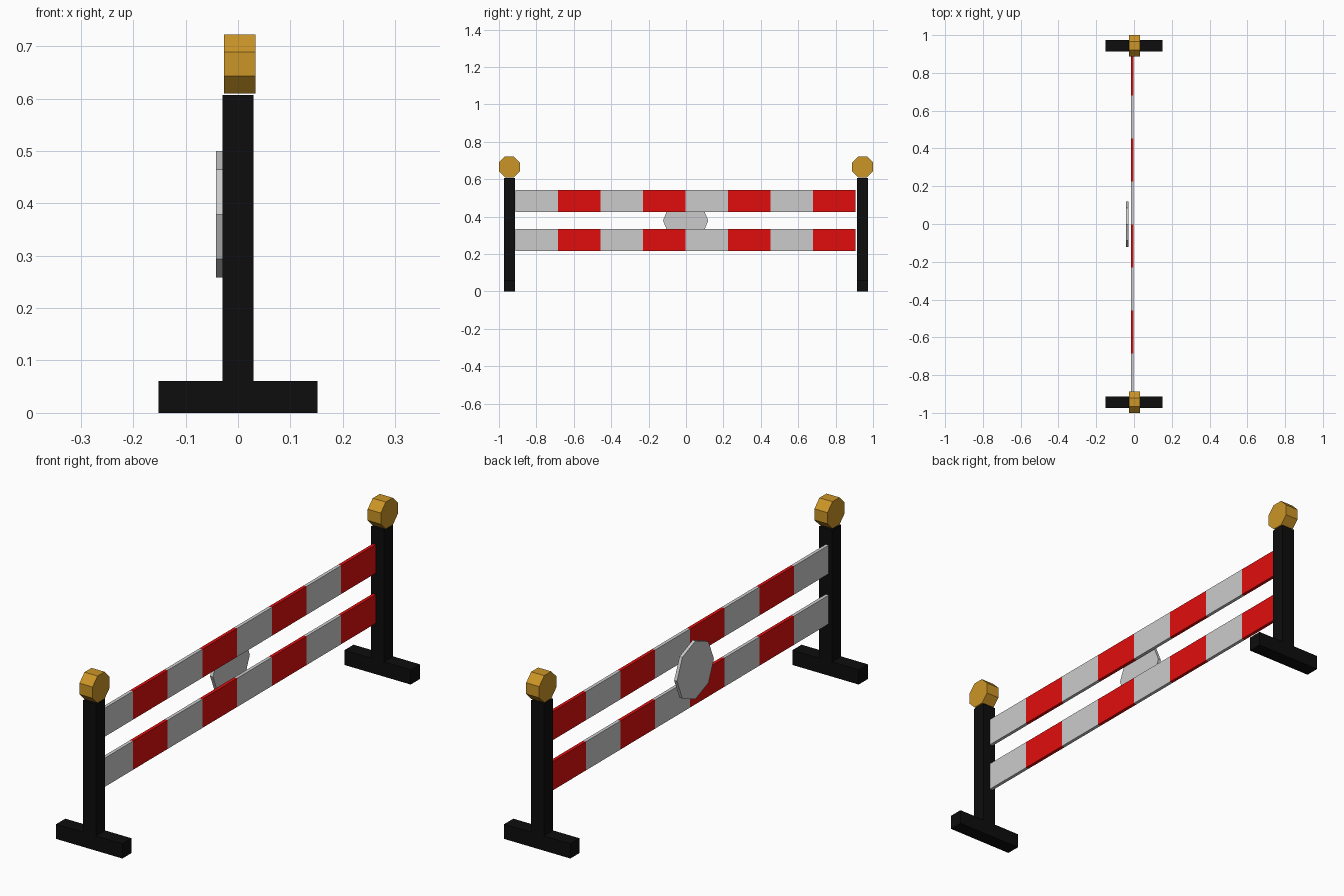
import bpy
from math import pi, cos, sin

if "Cube" in bpy.data.objects:
    bpy.data.objects.remove(bpy.data.objects["Cube"])


def material(name, color):
    m = bpy.data.materials.new(name)
    m.diffuse_color = (*color, 1)
    m.use_nodes = True
    m.node_tree.nodes["Principled BSDF"].inputs["Base Color"].default_value = m.diffuse_color
    return m


BLACK = material("black", (0.004, 0.004, 0.004))
RED = material("red", (0.75, 0.004, 0.004))
AMBER = material("amber", (0.6, 0.3, 0.02))


def prism(name, points, axis, lo, hi, mat=None):
    """Extrude a 2D profile along x (points are y,z) or along y (points are x,z)."""
    n = len(points)
    place = (lambda p, d: (d, *p)) if axis == "x" else (lambda p, d: (p[0], d, p[1]))
    # keep normals outward for counter-clockwise profiles
    if axis == "y":
        lo, hi = hi, lo
    verts = [place(p, d) for d in (lo, hi) for p in points]
    faces = [tuple(reversed(range(n))), tuple(range(n, 2 * n))]
    faces += [(i, (i + 1) % n, n + (i + 1) % n, n + i) for i in range(n)]
    mesh = bpy.data.meshes.new(name)
    mesh.from_pydata(verts, [], faces)
    if mat:
        mesh.materials.append(mat)
    obj = bpy.data.objects.new(name, mesh)
    bpy.context.collection.objects.link(obj)
    return obj


def octagon(cy, cz, r, turn=0):
    return [(cy + r * cos(turn + i * pi / 4), cz + r * sin(turn + i * pi / 4))
            for i in range(8)]


# Inverted-T posts with feet, each topped by an octagonal lamp
post_profile = [(-0.152, 0), (0.152, 0), (0.152, 0.061), (0.03, 0.061),
                (0.03, 0.607), (-0.03, 0.607), (-0.03, 0.061), (-0.152, 0.061)]
for side, y in (("front", -0.944), ("back", 0.944)):
    prism(side + "_post", post_profile, "y", y - 0.03, y + 0.03, BLACK)
    prism(side + "_lamp", octagon(y, 0.666, 0.056 / cos(pi / 8), pi / 8),
          "x", -0.027, 0.033, AMBER)

# Two boards with alternating grey and red stripes
START, STEP, COUNT = -0.912, 0.2273, 8
for name, z0, z1 in (("lower_board", 0.216, 0.335), ("upper_board", 0.424, 0.542)):
    verts = [(x, START + i * STEP, z) for i in range(COUNT + 1)
             for x, z in ((-0.016, z0), (-0.002, z0), (-0.002, z1), (-0.016, z1))]
    faces = [(0, 1, 2, 3), tuple(4 * COUNT + k for k in (3, 2, 1, 0))]
    stripes = [0, 1]
    for i in range(COUNT):
        for k in range(4):
            a, b = 4 * i + k, 4 * i + (k + 1) % 4
            faces.append((a, a + 4, b + 4, b))
            stripes.append(i % 2)
    mesh = bpy.data.meshes.new(name)
    mesh.from_pydata(verts, [], faces)
    mesh.materials.append(None)
    mesh.materials.append(RED)
    mesh.polygons.foreach_set("material_index", stripes)
    bpy.context.collection.objects.link(bpy.data.objects.new(name, mesh))

# Octagonal sign plate on the left face
prism("sign_plate", octagon(-0.002, 0.379, 0.121), "x", -0.042, -0.029)
